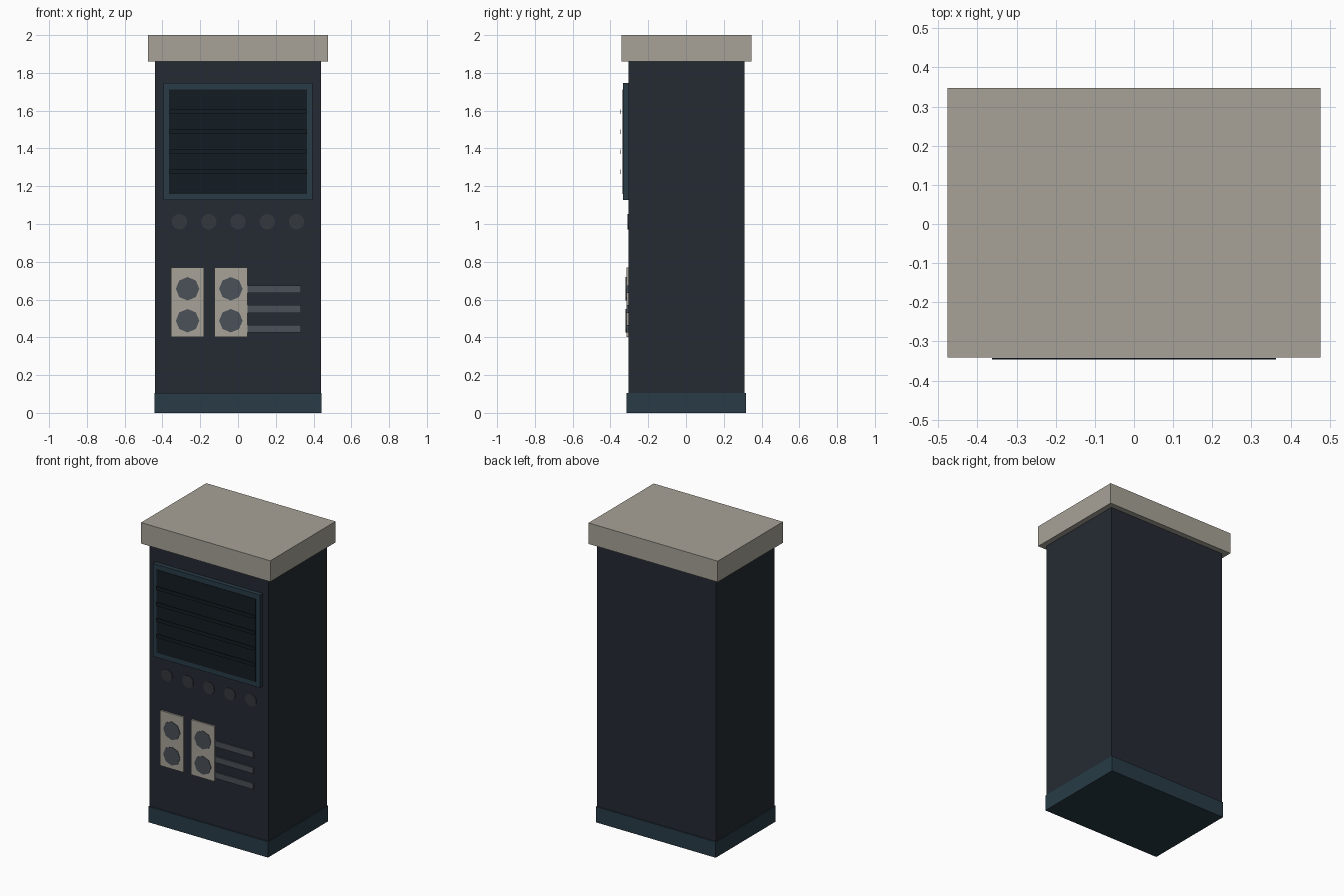
import bpy
from math import pi

if "Cube" in bpy.data.objects:
    bpy.data.objects.remove(bpy.data.objects["Cube"])


def mat(name, rgb):
    m = bpy.data.materials.new(name)
    m.diffuse_color = (*rgb, 1)
    m.use_nodes = True
    m.node_tree.nodes["Principled BSDF"].inputs["Base Color"].default_value = m.diffuse_color
    return m


NAVY = mat("navy", (0.018, 0.024, 0.033))
BEIGE = mat("beige", (0.39, 0.365, 0.31))
TEAL = mat("teal", (0.021, 0.044, 0.061))
GLASS = mat("glass", (0.007, 0.012, 0.016))
GREY = mat("grey", (0.069, 0.08, 0.098))
DARK = mat("dark_grey", (0.033, 0.038, 0.047))


def box(name, x, y, z, m):
    """Box from (min, max) ranges on each axis."""
    bpy.ops.mesh.primitive_cube_add(size=1, location=[sum(r) / 2 for r in (x, y, z)])
    o = bpy.context.object
    o.name = name
    o.scale = [r[1] - r[0] for r in (x, y, z)]
    bpy.ops.object.transform_apply(location=False, rotation=False, scale=True)
    o.data.materials.append(m)
    return o


def disc(name, x, z, r, sides, y, m):
    """Short cylinder facing the front."""
    bpy.ops.mesh.primitive_cylinder_add(vertices=sides, radius=r, depth=y[1] - y[0],
                                        location=(x, sum(y) / 2, z), rotation=(pi / 2, 0, 0))
    o = bpy.context.object
    o.name = name
    o.data.materials.append(m)
    return o


# Cabinet
box("cabinet_body", (-0.44, 0.44), (-0.305, 0.31), (0.1, 1.86), NAVY)
box("base_plinth", (-0.442, 0.442), (-0.315, 0.318), (0, 0.105), TEAL)
box("top_cap", (-0.477, 0.477), (-0.341, 0.347), (1.86, 2.0), BEIGE)

# Display with thin scan lines
box("screen_frame", (-0.395, 0.395), (-0.334, -0.3), (1.127, 1.747), TEAL)
box("screen_glass", (-0.365, 0.365), (-0.337, -0.32), (1.16, 1.713), GLASS)
for i in range(4):
    z = 1.277 + i * 0.106
    box(f"scan_line_{i}", (-0.363, 0.363), (-0.346, -0.343), (z - 0.012, z + 0.012), GLASS)

# Row of buttons
for i in range(5):
    disc(f"button_{i}", (i - 2) * 0.155, 1.012, 0.041, 16, (-0.309, -0.29), DARK)

# Vent slats
for i in range(3):
    z = 0.445 + i * 0.105
    box(f"vent_slat_{i}", (0.0, 0.333), (-0.315, -0.3), (z - 0.02, z + 0.02), GREY)

# Socket plates with two sockets each
for i, x in enumerate((-0.267, -0.038)):
    box(f"socket_plate_{i}", (x - 0.087, x + 0.087), (-0.316, -0.3), (0.402, 0.77), BEIGE)
    for j, z in enumerate((0.488, 0.657)):
        disc(f"socket_{i}_{j}", x, z, 0.062, 8, (-0.319, -0.305), GREY)
